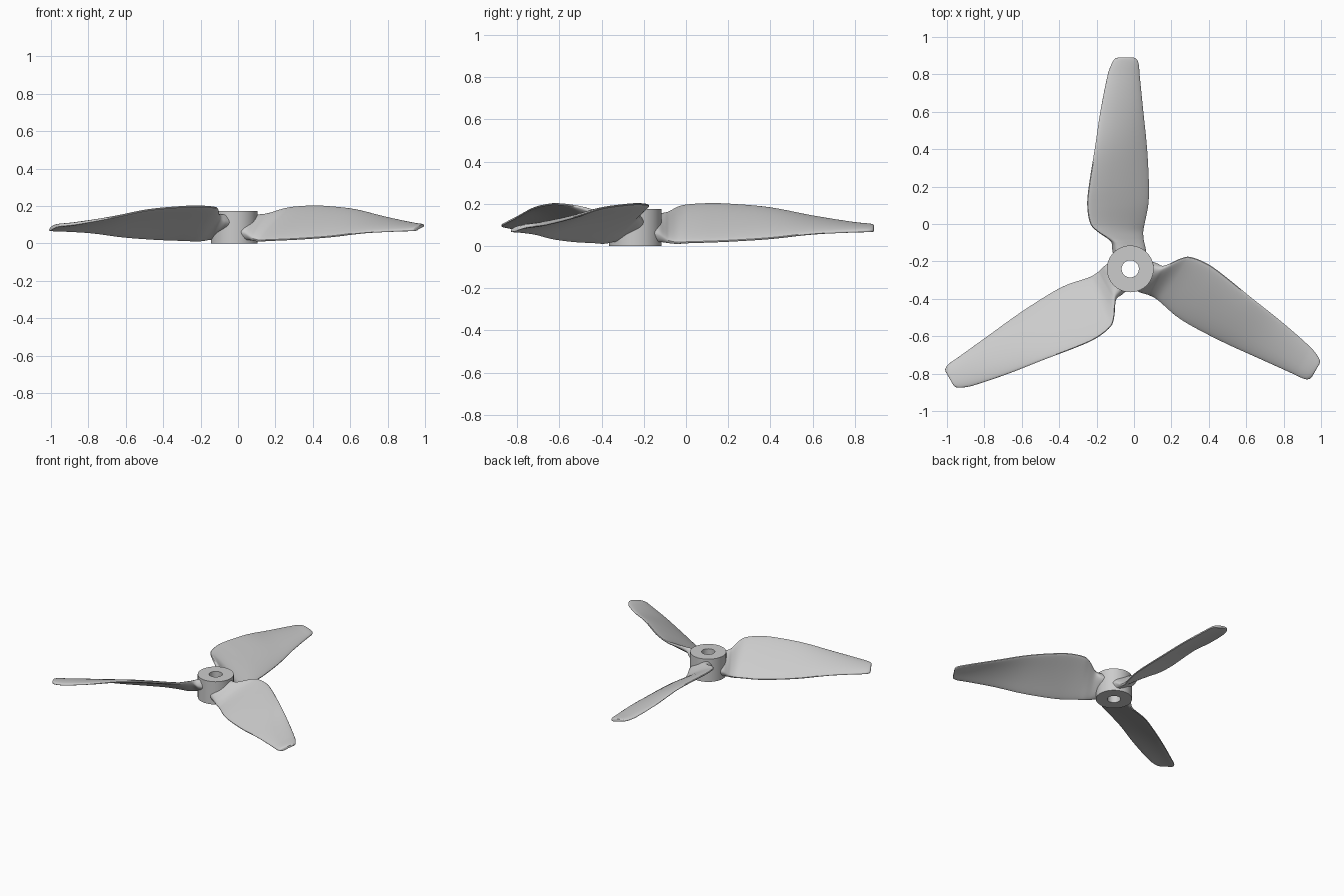
import bpy
import bmesh
import math
from mathutils import Matrix, Vector

cube = bpy.data.objects.get("Cube")
if cube:
    bpy.data.objects.remove(cube, do_unlink=True)

# One plain grey plastic
grey = bpy.data.materials.new("light_grey_plastic")
grey.use_nodes = True
grey.diffuse_color = (0.6, 0.6, 0.6, 1)
grey.node_tree.nodes["Principled BSDF"].inputs["Base Color"].default_value = grey.diffuse_color

CENTER = Vector((-0.02, -0.24, 0))
HUB_HEIGHT = 0.174

# Blade stations: radius, raised edge x, low edge x, top z, bottom z, thickness
STATIONS = [
    (.06, -.08, .08, .174, 0, .09),
    (.11, -.09, .075, .174, 0, .08),
    (.14, -.095, .07, .174, 0, .055),
    (.16, -.115, .068, .177, 0, .04),
    (.2, -.175, .068, .195, 0, .028),
    (.24, -.213, .076, .204, .004, .024),
    (.34, -.23, .096, .21, .008, .022),
    (.44, -.222, .1, .208, .012, .022),
    (.64, -.19, .09, .19, .025, .022),
    (.84, -.16, .07, .15, .047, .022),
    (1.04, -.12, .05, .115, .058, .022),
    (1.1, -.098, .044, .108, .06, .022),
    (1.125, -.08, .03, .105, .062, .02),
    (1.13, -.065, .015, .102, .064, .016),
]


def smooth_rows(rows, steps):
    """Hermite spline through the rows, with slopes taken against radius."""
    rows = [Vector(r) for r in rows]
    last = len(rows) - 1
    slopes = []
    for i in range(len(rows)):
        a, b = rows[max(i - 1, 0)], rows[min(i + 1, last)]
        slopes.append((b - a) / (b[0] - a[0]))
    for i in range(last):
        a, b = rows[i], rows[i + 1]
        span = b[0] - a[0]
        for k in range(steps):
            t = k / steps
            h = t * t * (3 - 2 * t)
            yield (a * (1 - h) + b * h + slopes[i] * span * t * (1 - t) ** 2
                   - slopes[i + 1] * span * t * t * (1 - t))
    yield rows[last]


def blade_section(row, count=32):
    """Cambered, round-edged section from the raised edge to the low edge."""
    radius, x_high, x_low, z_top, z_bottom, thick = row
    high = Vector((x_high, 0, z_top - thick * 0.45))
    low = Vector((x_low, 0, z_bottom + thick * 0.45))
    chord = low - high
    normal = Vector((-chord.z, 0, chord.x)).normalized()
    points = []
    for i in range(count):
        angle = math.tau * i / count
        c, s = math.cos(angle), math.sin(angle)
        along = 0.5 - 0.5 * math.copysign(abs(c) ** 0.7, c)
        offset = math.copysign(abs(s) ** 0.6, s) * thick / 2
        camber = 0.05 * chord.length * 4 * along * (1 - along)
        p = high + chord * along + normal * (offset + camber * min(1, radius))
        points.append((p.x, radius, min(max(p.z, z_bottom), z_top)))
    return points


def make_object(name, bm):
    bmesh.ops.recalc_face_normals(bm, faces=bm.faces)
    mesh = bpy.data.meshes.new(name)
    bm.to_mesh(mesh)
    bm.free()
    mesh.materials.append(grey)
    obj = bpy.data.objects.new(name, mesh)
    bpy.context.collection.objects.link(obj)
    bpy.ops.object.select_all(action='DESELECT')
    bpy.context.view_layer.objects.active = obj
    obj.select_set(True)
    bpy.ops.object.shade_smooth_by_angle(angle=math.radians(40))
    return obj


def bridge(bm, first, second):
    n = len(first)
    for i in range(n):
        j = (i + 1) % n
        bm.faces.new((first[i], first[j], second[j], second[i]))


# Three twisted blades around the hub
for name, turn in (("back_blade", 0), ("right_blade", 120), ("left_blade", -120)):
    bm = bmesh.new()
    rings = [[bm.verts.new(p) for p in blade_section(row)]
             for row in smooth_rows(STATIONS, 5)]
    for first, second in zip(rings, rings[1:]):
        bridge(bm, first, second)
    bm.faces.new(rings[0])
    bm.faces.new(rings[-1])
    place = Matrix.Translation(CENTER) @ Matrix.Rotation(math.radians(turn), 4, 'Z')
    bmesh.ops.transform(bm, matrix=place, verts=bm.verts)
    make_object(name, bm)

# Hub: a thick ring with a shaft hole
bm = bmesh.new()
SIDES = 64
profile = [(.046, 0), (.125, 0), (.125, HUB_HEIGHT), (.046, HUB_HEIGHT)]
loops = []
for radius, z in profile:
    loops.append([bm.verts.new(CENTER + Vector((radius * math.cos(math.tau * i / SIDES),
                                                radius * math.sin(math.tau * i / SIDES), z)))
                  for i in range(SIDES)])
for k in range(len(loops)):
    bridge(bm, loops[k], loops[(k + 1) % len(loops)])
make_object("hub", bm)
